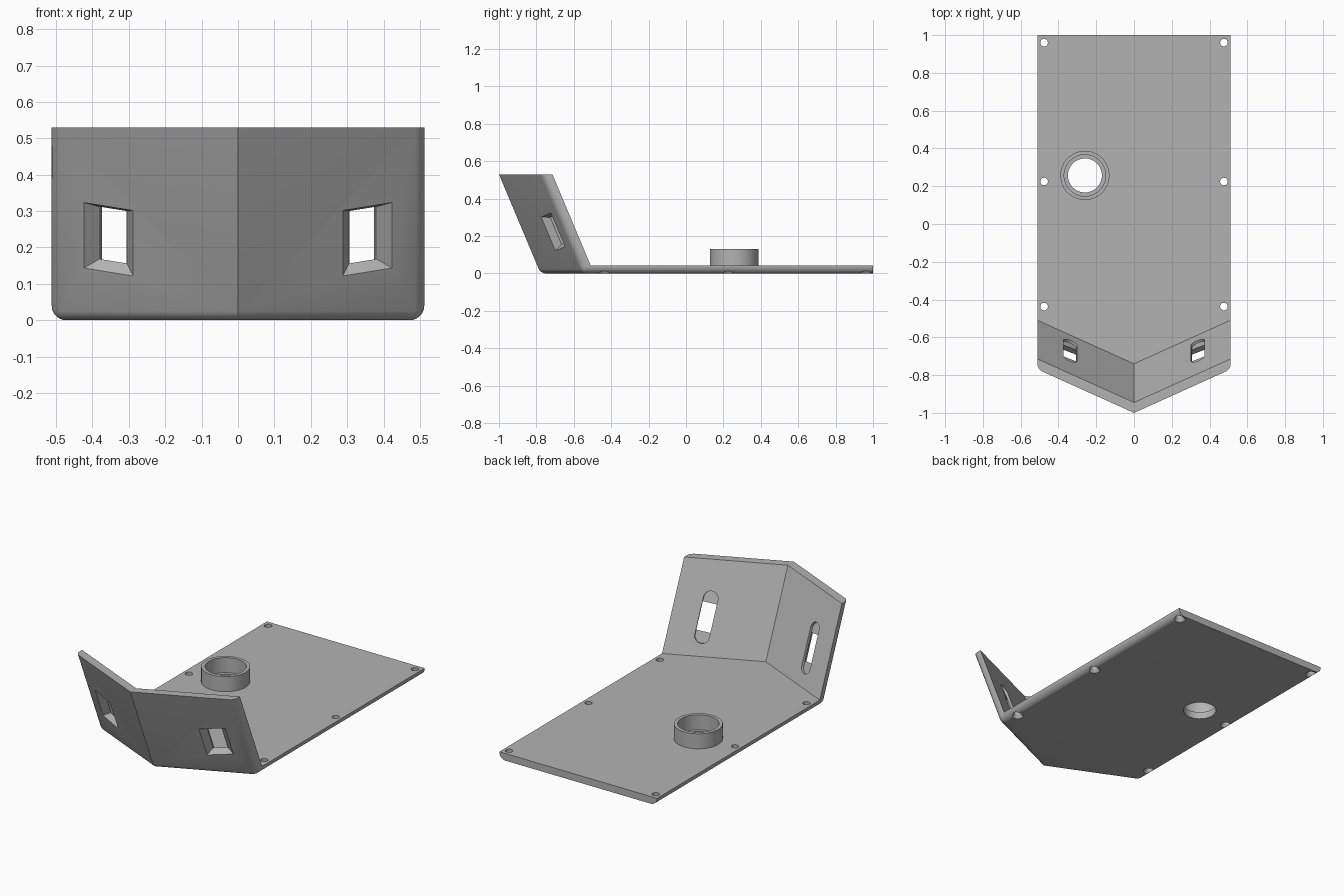
import bpy, bmesh, math
from mathutils import Vector

if "Cube" in bpy.data.objects:
    bpy.data.objects.remove(bpy.data.objects["Cube"])

HALF, TOP, PLATE = 0.512, 0.53, 0.042   # half width, wall height, plate thickness
RAKE, LEAN = 0.451, 0.42                # wall sweep per x, forward lean per z
TIP, WALL = -1.0, 0.055                 # foremost point, wall thickness along y

grey = bpy.data.materials.new("plain grey")
grey.diffuse_color = (0.45, 0.45, 0.45, 1)
grey.use_nodes = True
grey.node_tree.nodes["Principled BSDF"].inputs["Base Color"].default_value = grey.diffuse_color


def make(name, bm):
    bmesh.ops.recalc_face_normals(bm, faces=bm.faces)
    me = bpy.data.meshes.new(name)
    bm.to_mesh(me)
    bm.free()
    me.materials.append(grey)
    ob = bpy.data.objects.new(name, me)
    bpy.context.collection.objects.link(ob)
    return ob


def hull(name, points):
    bm = bmesh.new()
    for p in points:
        bm.verts.new(p)
    bmesh.ops.convex_hull(bm, input=bm.verts)
    bmesh.ops.dissolve_limit(bm, angle_limit=0.002, verts=bm.verts, edges=bm.edges)
    return make(name, bm)


def ring(x, y, z, r, n=48):
    return [Vector((x + r * math.cos(i * math.tau / n), y + r * math.sin(i * math.tau / n), z))
            for i in range(n)]


def front_y(x, z):
    return TIP + RAKE * abs(x) + LEAN * (TOP - z)


def wedge(name, half, z0, z1, offset, back):
    """Block with a swept, leaning front."""
    bm = bmesh.new()
    rows = []
    for z in (z0, z1):
        row = [(-half, back, z)]
        row += [(x, front_y(x, z) + offset, z) for x in (-half, 0, half)]
        row.append((half, back, z))
        rows.append([bm.verts.new(p) for p in row])
    bm.faces.new(rows[0])
    bm.faces.new(rows[1])
    for i in range(5):
        j = (i + 1) % 5
        bm.faces.new((rows[0][i], rows[0][j], rows[1][j], rows[1][i]))
    return make(name, bm)


def apply(ob, mod):
    bpy.context.view_layer.objects.active = ob
    bpy.ops.object.modifier_apply(modifier=mod.name)


def cut(ob, cutter):
    mod = ob.modifiers.new("cut", 'BOOLEAN')
    mod.operation, mod.solver, mod.object = 'DIFFERENCE', 'EXACT', cutter
    apply(ob, mod)
    bpy.data.objects.remove(cutter)


def smooth(ob):
    bpy.ops.object.select_all(action='DESELECT')
    ob.select_set(True)
    bpy.context.view_layer.objects.active = ob
    bpy.ops.object.shade_smooth_by_angle(angle=math.radians(25))


# Outer block: round the long bottom edges, front bottom edges and wall ends
body = wedge("base_plate_and_front_wall", HALF, 0, TOP, 0, 1.0)
weights = body.data.attributes.new("bevel_weight_edge", 'FLOAT', 'EDGE')
for e in body.data.edges:
    a, b = (body.data.vertices[i].co for i in e.vertices)
    low = a.z < 0.01 and b.z < 0.01
    upright = abs(a.z - b.z) > 0.1
    at_back = a.y > 0.9 and b.y > 0.9
    if at_back or not (low or upright) or (upright and abs(a.x) < 0.01):
        continue
    weights.data[e.index].value = 1.0 if low and abs(a.x - b.x) < 0.01 else 0.66
bev = body.modifiers.new("round", 'BEVEL')
bev.limit_method, bev.width, bev.segments = 'WEIGHT', 0.04, 6
apply(body, bev)

# Hollow out everything above the plate and behind the wall
cut(body, wedge("hollow", 0.8, PLATE, 0.8, WALL, 1.3))

# Wall windows: flared rectangular pocket outside, shallow rounded slot inside
t = WALL / math.sqrt(1 + RAKE ** 2 + LEAN ** 2)
for s in (-1, 1):
    c = Vector((s * 0.3555, front_y(0.3555, 0.2225), 0.2225))
    n = Vector((-s * RAKE, 1, LEAN)).normalized()
    v = Vector((0, -LEAN, 1)).normalized()
    u = v.cross(n)
    pts = []
    for d in (-0.4, 0.72):
        k = d / 0.72
        w, h = 0.073 - 0.033 * k, 0.0975 - 0.020 * k
        pts += [c + n * d * t + u * w * i + v * h * j for i in (-1, 1) for j in (-1, 1)]
    cut(body, hull("pocket", pts))
    pts = []
    for d in (0.70, 1.5):
        for i in range(32):
            a = (i + 0.5) * math.tau / 32
            end = math.copysign(0.1025, math.sin(a))
            pts.append(c + n * d * t + u * 0.04 * math.cos(a) + v * (end + 0.04 * math.sin(a)))
    cut(body, hull("slot", pts))

# Screw holes countersunk from below
for x in (-0.476, 0.476):
    for y in (-0.437, 0.225, 0.96):
        cut(body, hull("screw_hole", ring(x, y, -0.02, 0.02, 32) + ring(x, y, 0.1, 0.02, 32)))
        cut(body, hull("countersink", ring(x, y, -0.005, 0.035, 32) + ring(x, y, 0.02, 0.02, 32)))

# Round opening through the plate
CX, CY = -0.26, 0.257
cut(body, hull("opening", ring(CX, CY, -0.1, 0.09) + ring(CX, CY, 0.2, 0.09)))
smooth(body)

# Collar standing around the opening
collar = hull("collar", ring(CX, CY, PLATE, 0.13) + ring(CX, CY, 0.13, 0.13))
cut(collar, hull("collar_bore", ring(CX, CY, -0.1, 0.11) + ring(CX, CY, 0.3, 0.11)))
smooth(collar)
